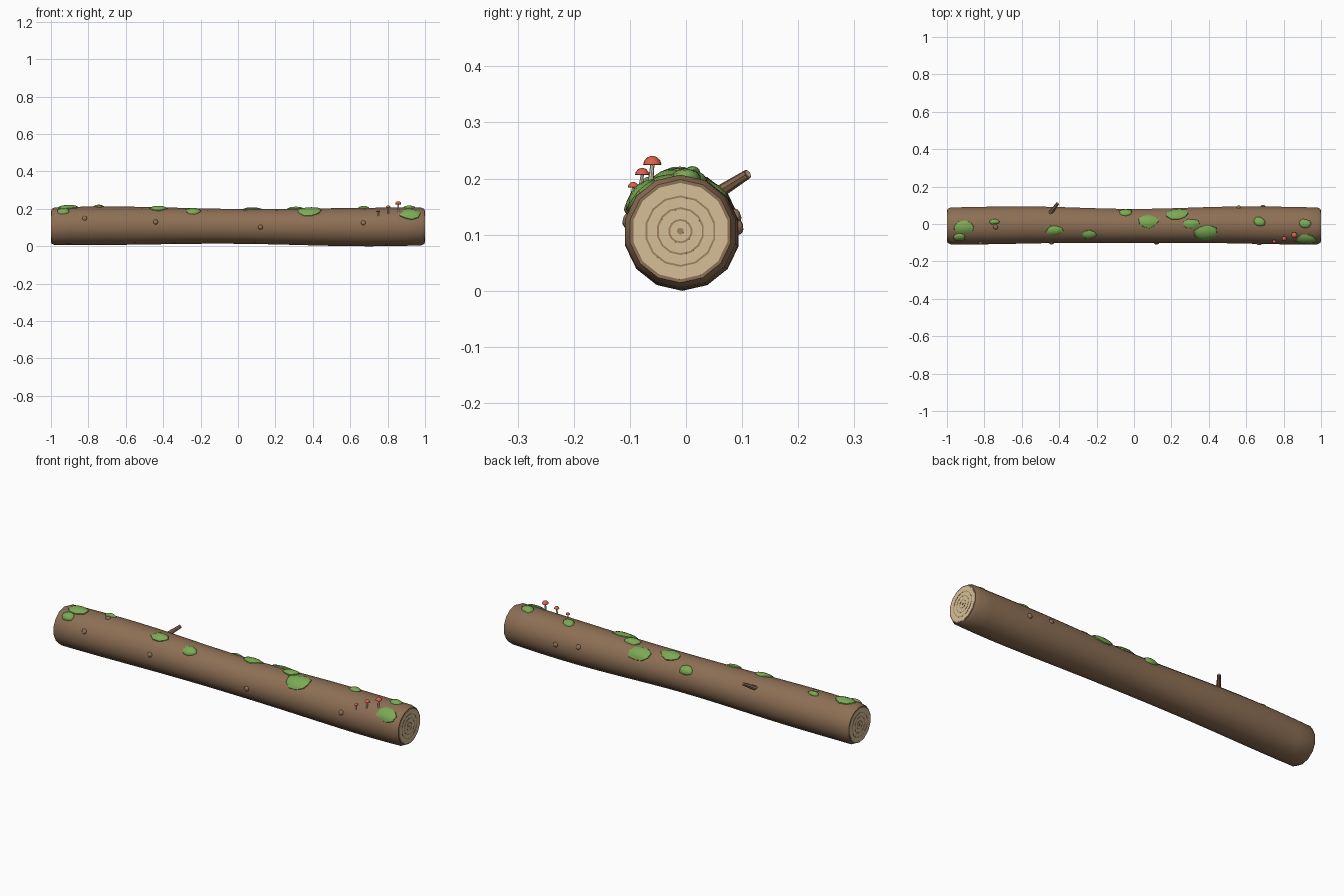
import bpy, bmesh, math, random
from mathutils import Vector

if "Cube" in bpy.data.objects:
    bpy.data.objects.remove(bpy.data.objects["Cube"])

random.seed(4)
SIDES = 14


def material(name, rgb):
    m = bpy.data.materials.new(name)
    m.diffuse_color = (*rgb, 1)
    m.use_nodes = True
    m.node_tree.nodes["Principled BSDF"].inputs["Base Color"].default_value = m.diffuse_color
    return m


BARK = material("bark", (0.27, 0.16, 0.09))
WOOD = material("cut wood", (0.67, 0.52, 0.31))
RING = material("ring wood", (0.36, 0.23, 0.12))
MOSS = material("moss", (0.2, 0.4, 0.09))
CAP = material("cap red", (0.7, 0.12, 0.07))
STEM = material("stem cream", (0.8, 0.72, 0.55))


def build(name, rings, mat, angle=40, cap_start=True, cap_end=True):
    """Skin a list of equal-length vertex rings; caps close the ends."""
    bm = bmesh.new()
    loops = [[bm.verts.new(p) for p in r] for r in rings]
    n = len(loops[0])
    for a, b in zip(loops, loops[1:]):
        for i in range(n):
            bm.faces.new((a[i], a[(i + 1) % n], b[(i + 1) % n], b[i]))
    if cap_start:
        bm.faces.new(loops[0][::-1])
    if cap_end:
        bm.faces.new(loops[-1])
    bmesh.ops.recalc_face_normals(bm, faces=bm.faces)
    me = bpy.data.meshes.new(name)
    bm.to_mesh(me)
    bm.free()
    ob = bpy.data.objects.new(name, me)
    bpy.context.collection.objects.link(ob)
    me.materials.append(mat)
    bpy.ops.object.select_all(action='DESELECT')
    ob.select_set(True)
    bpy.context.view_layer.objects.active = ob
    bpy.ops.object.shade_smooth_by_angle(angle=math.radians(angle))
    return ob


def lathe(name, base, axis, profile, mat, n=10, angle=40):
    """Revolve (radius, distance) pairs about an axis through base."""
    axis = Vector(axis).normalized()
    u = axis.orthogonal().normalized()
    v = axis.cross(u)
    rings = [[Vector(base) + axis * h + r * (u * math.cos(t) + v * math.sin(t))
              for t in (math.tau * i / n for i in range(n))] for r, h in profile]
    return build(name, rings, mat, angle)


# Gently waving log shape
def radius(x):
    return 0.098 - 0.005 * math.cos(4.18 * x)


def center(x):
    return (-0.01 + 0.005 * math.sin(math.pi * x) ** 2,
            0.1063 - 0.004 * math.sin(2.24 * x) * (1 - x ** 6))


def on_log(x, a, r):
    """Point at angle a from straight up (positive to the back), radius r."""
    cy, cz = center(x)
    return Vector((x, cy + r * math.sin(a), cz + r * math.cos(a)))


def circle(x, r):
    return [on_log(x, math.tau * i / SIDES, r) for i in range(SIDES)]


# Log with bevelled bark rims
stations = [(-0.998, 0.086), (-0.998, 0.092), (-0.98, radius(-0.98))]
stations += [(x / 10, radius(x / 10)) for x in range(-9, 10)]
stations += [(0.98, radius(0.98)), (0.998, 0.092), (0.998, 0.086)]
build("log_bark", [circle(x, r) for x, r in stations], BARK, 50)

# Sawn ends with growth rings
for side, s in (("left", -1), ("right", 1)):
    build(f"{side}_cut_face", [circle(s * 0.99, 0.086), circle(s * 0.9992, 0.086)], WOOD)
    build(f"{side}_pith", [circle(s * 0.998, 0.006), circle(s, 0.006)], RING)
    for k, r in enumerate((0.02, 0.041, 0.062)):
        w = 0.0017
        build(f"{side}_growth_ring_{k}",
              [circle(s * 0.998, r - w), circle(s, r - w), circle(s, r + w), circle(s * 0.998, r + w)],
              RING, 40, False, False)

# Bark knots: x, angle from top in degrees
knots = [(-0.82, -66), (-0.44, -78), (0.12, -92), (0.67, -77),
         (0.69, 84), (0.56, 72), (-0.74, -5)]
for k, (x, deg) in enumerate(knots):
    a = math.radians(deg)
    lathe(f"knot_{k}", on_log(x, a, radius(x) - 0.006), (0, math.sin(a), math.cos(a)),
          [(0.014, 0), (0.013, 0.006), (0.010, 0.010), (0.005, 0.012)], BARK, 8, 60)

# Broken branch stub
stub_base, stub_end = Vector((-0.453, 0.05, 0.17)), Vector((-0.408, 0.110, 0.208))
d = stub_end - stub_base
lathe("branch_stub", stub_base, d, [(0.012, 0), (0.0085, d.length)], BARK, 8)
lathe("branch_stub_cut", stub_end, d, [(0.006, -0.001), (0.006, 0.0006)], WOOD, 8)

# Moss patches: x, angle from top, half length, half arc width
patches = [(-0.91, -3, 0.060, 0.038), (-0.935, -36, 0.036, 0.025), (-0.745, 11, 0.028, 0.015),
           (-0.425, -18, 0.048, 0.030), (-0.24, -33, 0.040, 0.028), (-0.045, 52, 0.038, 0.028),
           (0.075, 16, 0.055, 0.040), (0.23, 42, 0.062, 0.042), (0.31, 5, 0.046, 0.028),
           (0.385, -28, 0.066, 0.048), (0.67, 10, 0.034, 0.028), (0.915, 6, 0.036, 0.028),
           (0.92, -46, 0.056, 0.042)]
for k, (x, deg, lx, ly) in enumerate(patches):
    n = 9
    wob = [random.uniform(0.85, 1.12) for _ in range(n)]
    rings = []
    for f, h in ((1.0, -0.005), (0.95, 0.003), (0.65, 0.0085), (0.25, 0.011)):
        ring = []
        for i in range(n):
            t = math.tau * i / n
            px = x + lx * f * wob[i] * math.cos(t)
            a = math.radians(deg) + ly * f * wob[i] * math.sin(t) / radius(x)
            ring.append(on_log(px, a, radius(px) + h))
        rings.append(ring)
    build(f"moss_patch_{k}", rings, MOSS, 50)

# Mushrooms: x, y, cap base height, cap radius
for k, (x, y, z, r) in enumerate([(0.857, -0.060, 0.224, 0.0165),
                                  (0.803, -0.078, 0.206, 0.013),
                                  (0.75, -0.094, 0.184, 0.010)]):
    foot = Vector((x, y - 0.004, z - 2.3 * r))
    up = Vector((x, y, z)) - foot
    lathe(f"mushroom_stem_{k}", foot, up,
          [(r * 0.32, 0), (r * 0.22, up.length + r * 0.1)], STEM, 8)
    lathe(f"mushroom_cap_{k}", (x, y, z), (0, 0, 1),
          [(r * 0.9, 0.0), (r, r * 0.08), (r * 0.88, r * 0.48), (r * 0.55, r * 0.83), (r * 0.15, r)],
          CAP, 10, 50)
